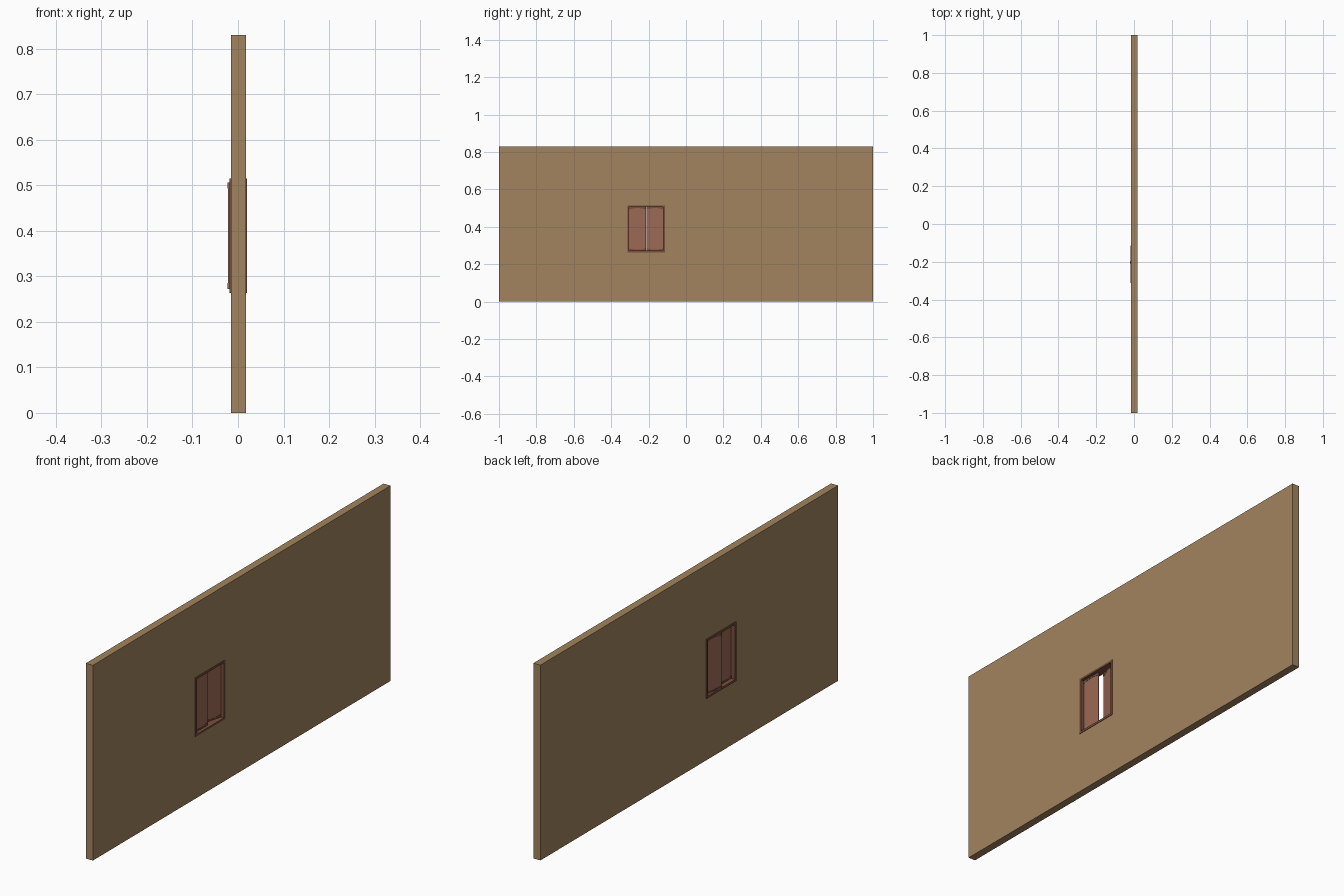
import bpy, bmesh, math
from mathutils import Matrix, Vector

if "Cube" in bpy.data.objects:
    bpy.data.objects.remove(bpy.data.objects["Cube"])


def mat(name, rgb):
    m = bpy.data.materials.new(name)
    m.diffuse_color = (*rgb, 1)
    m.use_nodes = True
    m.node_tree.nodes["Principled BSDF"].inputs["Base Color"].default_value = m.diffuse_color
    return m


WALL = mat("tan wall", (0.361, 0.231, 0.112))
FRAME = mat("dark brown wood", (0.19, 0.078, 0.047))
PANEL = mat("reddish wood", (0.332, 0.144, 0.093))


def finish(name, bm, material, matrix=None):
    bmesh.ops.recalc_face_normals(bm, faces=bm.faces)
    if matrix:
        bm.transform(matrix)
    me = bpy.data.meshes.new(name)
    bm.to_mesh(me)
    bm.free()
    me.materials.append(material)
    ob = bpy.data.objects.new(name, me)
    bpy.context.collection.objects.link(ob)
    return ob


def ring(name, outer, inner, x0, x1, material):
    """Rectangular slab in the y-z plane with a rectangular hole."""
    bm = bmesh.new()
    loops = []
    for x in (x0, x1):
        for y0, y1, z0, z1 in (outer, inner):
            loops.append([bm.verts.new((x, y, z)) for y, z in
                          ((y0, z0), (y1, z0), (y1, z1), (y0, z1))])
    a, b, c, d = loops
    for p, q in ((a, b), (b, d), (d, c), (c, a)):
        for i in range(4):
            j = (i + 1) % 4
            bm.faces.new((p[i], p[j], q[j], q[i]))
    return finish(name, bm, material)


def prism(name, pts, x0, x1, material, matrix):
    """Profile in y-z extruded along x."""
    bm = bmesh.new()
    f = bm.faces.new([bm.verts.new((x0, y, z)) for y, z in pts])
    r = bmesh.ops.extrude_face_region(bm, geom=[f])
    vs = [v for v in r["geom"] if isinstance(v, bmesh.types.BMVert)]
    bmesh.ops.translate(bm, verts=vs, vec=(x1 - x0, 0, 0))
    return finish(name, bm, material, matrix)


# wall with window opening, and the frame lining it
Y0, Y1, Z0, Z1 = -0.313, -0.113, 0.263, 0.515
T = 0.009
hole = (Y0 + T, Y1 - T, Z0 + T, Z1 - T)
cut = (Y0 + 0.004, Y1 - 0.004, Z0 + 0.004, Z1 - 0.004)
ring("wall", (-1, 1, 0, 0.83), cut, -0.0153, 0.0175, WALL)
ring("window_frame", (Y0, Y1, Z0, Z1), hole, -0.0185, 0.0195, FRAME)


# shutters: board plus curved rails at top and bottom
def shutter(name, hinge_y, side, angle):
    w, h = 0.0905, 0.234
    m = (Matrix.Translation(Vector((0.003, hinge_y, (Z0 + Z1) / 2)))
         @ Matrix.Rotation(angle, 4, 'Z') @ Matrix.Diagonal((1, side, 1, 1)))
    ob = prism(name, [(0, -h / 2), (w, -h / 2), (w, h / 2), (0, h / 2)],
               -0.002, 0.002, PANEL, m)
    for label, s in (("top", 1), ("bottom", -1)):
        curve = [(w * i / 12, s * (h / 2 - 0.013 + 0.007 * math.sin(math.pi * i / 12)))
                 for i in range(13)]
        prism(f"{name}_{label}_rail", [(w, s * h / 2), (0, s * h / 2)] + curve,
              -0.003, 0.003, FRAME, m)
    return ob


shutter("closed_shutter", hole[0], 1, 0)
shutter("ajar_shutter", hole[1], -1, -math.radians(14.5))
